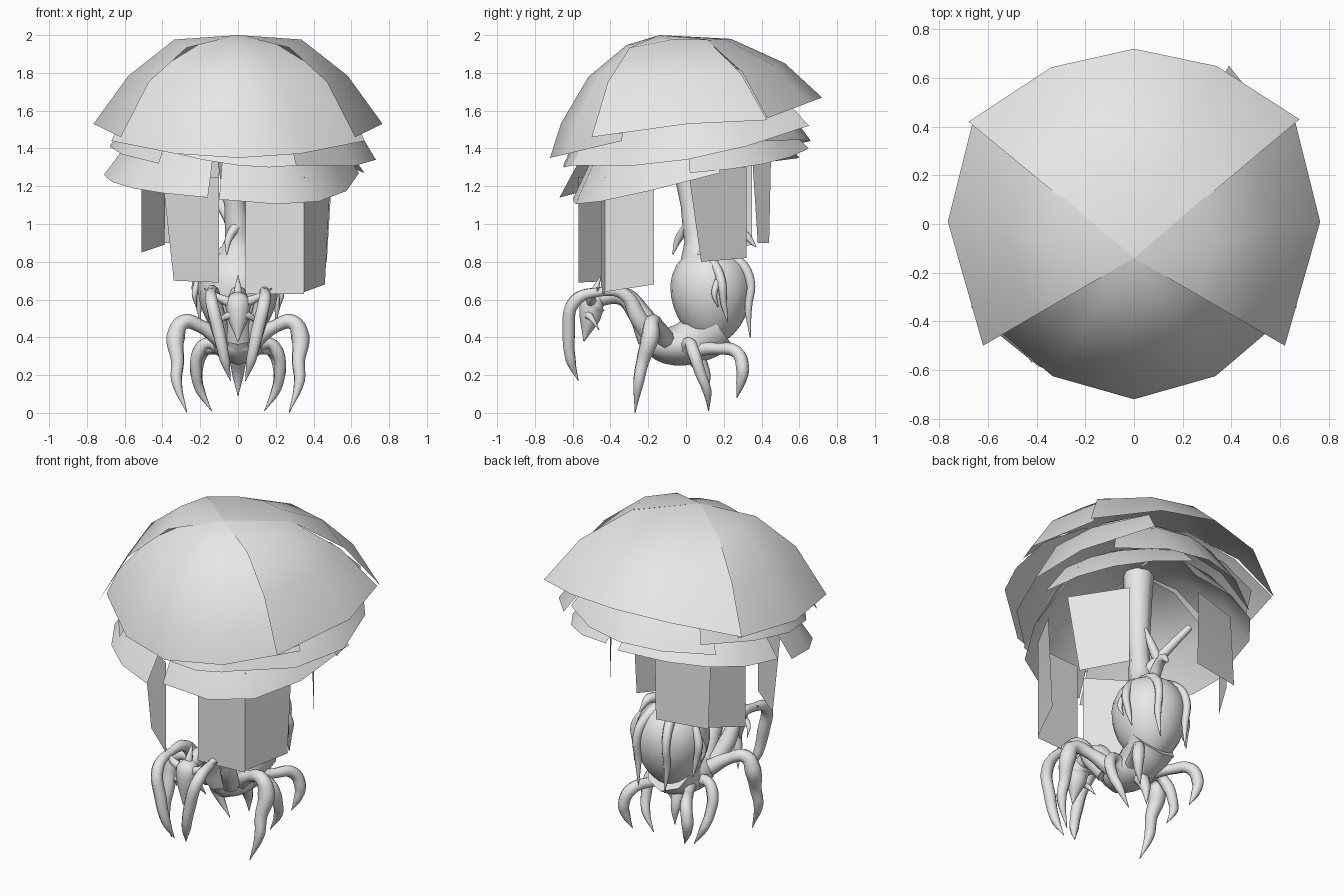
import bpy
import bmesh
from mathutils import Vector

cube = bpy.data.objects.get("Cube")
if cube:
    bpy.data.objects.remove(cube, do_unlink=True)

grey = bpy.data.materials.new("pale grey")
grey.use_nodes = True
grey.diffuse_color = (0.8, 0.8, 0.8, 1)
grey.node_tree.nodes["Principled BSDF"].inputs["Base Color"].default_value = (0.8, 0.8, 0.8, 1)


def finish(name, bm):
    mesh = bpy.data.meshes.new(name)
    for face in bm.faces:
        face.smooth = True
    bm.to_mesh(mesh)
    bm.free()
    mesh.materials.append(grey)
    obj = bpy.data.objects.new(name, mesh)
    bpy.context.collection.objects.link(obj)
    return obj


def parabola(points, t):
    a, b, c = (Vector(p) for p in points)
    return a * (1 - t) * (1 - 2 * t) + b * 4 * t * (1 - t) + c * t * (2 * t - 1)


def leaf(name, apex, rim, spread=(.44, .77, 1), drop=(.06, .45, 1), columns=4, sag=0):
    """Wedge of a dome: a fan from the apex to an arc through three rim points.
    The first edge can sag near the apex."""
    bm = bmesh.new()
    apex = Vector(apex)
    top = bm.verts.new(apex)
    rows = []
    for f, g in zip(spread, drop):
        row = []
        for i in range(columns + 1):
            d = parabola(rim, i / columns) - apex
            row.append(bm.verts.new(apex + Vector((d.x * f, d.y * f, d.z * g))))
        rows.append(row)
    rows[0][0].co.z -= sag
    for i in range(columns):
        bm.faces.new((top, rows[0][i], rows[0][i + 1]))
        for upper, lower in zip(rows, rows[1:]):
            bm.faces.new((upper[i], lower[i], lower[i + 1], upper[i + 1]))
    bm.normal_update()
    if sum(f.normal.z for f in bm.faces) < 0:
        bmesh.ops.reverse_faces(bm, faces=bm.faces)
    return finish(name, bm)


def hanging_panel(name, left, right, top, lean_left=(0, 0), lean_right=(0, 0)):
    """Upright sheet hanging from the canopy; each side edge can lean."""
    bm = bmesh.new()
    rows = []
    for k in (0, .5, 1):
        rows.append([bm.verts.new((x + dx * k, y + dy * k, z + (top - z) * k))
                     for (x, y, z), (dx, dy) in ((left, lean_left), (right, lean_right))])
    for low, high in zip(rows, rows[1:]):
        bm.faces.new((low[0], low[1], high[1], high[0]))
    bm.normal_update()
    face = next(iter(bm.faces))
    if face.normal.dot(face.calc_center_median()) < 0:
        bmesh.ops.reverse_faces(bm, faces=bm.faces)
    return finish(name, bm)


def limb(name, points, side=1):
    """Tapered tube through (x, y, z, radius) points."""
    curve = bpy.data.curves.new(name, "CURVE")
    curve.dimensions = "3D"
    curve.bevel_depth = 1
    curve.bevel_resolution = 2
    curve.resolution_u = 5
    curve.use_fill_caps = True
    spline = curve.splines.new("BEZIER")
    spline.bezier_points.add(len(points) - 1)
    for bp, (x, y, z, r) in zip(spline.bezier_points, points):
        bp.co = (x * side, y, z)
        bp.radius = r
        bp.handle_left_type = bp.handle_right_type = "AUTO"
    obj = bpy.data.objects.new(name, curve)
    bpy.context.collection.objects.link(obj)
    bpy.context.view_layer.update()
    mesh = bpy.data.meshes.new_from_object(obj.evaluated_get(bpy.context.evaluated_depsgraph_get()))
    bpy.data.objects.remove(obj, do_unlink=True)
    mesh.materials.clear()
    mesh.materials.append(grey)
    for p in mesh.polygons:
        p.use_smooth = True
    obj = bpy.data.objects.new(name, mesh)
    bpy.context.collection.objects.link(obj)
    return obj


def blob(name, centre, size, taper=0):
    """Ellipsoid that narrows towards its lower end."""
    bm = bmesh.new()
    bmesh.ops.create_uvsphere(bm, u_segments=20, v_segments=14, radius=1)
    for v in bm.verts:
        k = 1 + taper * v.co.z
        v.co = Vector((v.co.x * size[0] * k, v.co.y * size[1] * k, v.co.z * size[2])) + Vector(centre)
    return finish(name, bm)


# Top canopy: back, front and two side leaves
crown = (0, -.14, 2)
leaf("canopy_back", crown, [(-.68, .42, 1.56), (0, .72, 1.67), (.68, .43, 1.56)])
leaf("canopy_front", crown, [(-.67, -.34, 1.44), (0, -.72, 1.35), (.67, -.34, 1.44)],
     (.3, .65, .9, 1), (.08, .34, .72, 1))
for s, side in ((1, "left"), (-1, "right")):
    leaf("canopy_" + side, crown, [(s * .62, -.5, 1.46), (s * .765, .01, 1.53), (s * .66, .43, 1.55)],
         (.44, .76, 1), (.05, .46, 1), columns=2, sag=.04)

# Middle canopy
middle = (0, -.05, 1.85)
leaf("middle_left", middle, [(.3, -.6, 1.31), (.73, 0, 1.34), (.39, .65, 1.52)])
leaf("middle_right", middle, [(-.42, -.57, 1.32), (-.68, -.05, 1.41), (-.45, .5, 1.48)])
leaf("middle_front", middle, [(.31, -.6, 1.31), (0, -.65, 1.31), (-.4, -.53, 1.39)])
leaf("middle_back", middle, [(.5, .42, 1.44), (0, .66, 1.44), (-.5, .42, 1.4)])

# Lower canopy
lower = (0, 0, 1.66)
leaf("lower_left_front", lower, [(-.1, -.6, 1.13), (.43, -.45, 1.12), (.64, .18, 1.27)])
leaf("lower_right_front", lower, [(-.16, -.67, 1.14), (-.56, -.45, 1.19), (-.71, -.03, 1.26)])
leaf("lower_left_back", lower, [(.67, .02, 1.27), (.5, .42, 1.32), (.1, .65, 1.4)])
leaf("lower_right_back", lower, [(-.67, .05, 1.28), (-.48, .45, 1.33), (.05, .6, 1.35)])

# Hanging panels
hanging_panel("front_panel_right", (-.34, -.37, .7), (-.1, -.57, .69), 1.25, (-.06, 0))
hanging_panel("front_panel_left", (.04, -.45, .63), (.35, -.43, .63), 1.22)
hanging_panel("side_panel_left", (.35, -.43, .64), (.46, -.17, .68), 1.25, (0, 0), (.03, 0))
hanging_panel("rear_panel_left", (.47, .08, .8), (.3, .32, .82), 1.3, (.03, -.07))
hanging_panel("rear_panel_right", (-.1, .44, .9), (-.42, .38, .9), 1.36, (0, .01), (0, -.03))
hanging_panel("side_panel_right", (-.39, .35, .89), (-.51, .14, .85), 1.33)

# Tree trunk, branches and twigs
limb("trunk", [(0, .1, .76, .15), (0, .06, .92, .07), (-.015, .03, 1.1, .058),
               (-.04, -.01, 1.4, .075), (-.05, -.02, 1.7, .09)])
limb("branch", [(0, .04, .92, .04), (-.05, .15, 1.03, .03), (-.1, .22, 1.12, .025), (-.16, .3, 1.22, .02)])
limb("branch_fork", [(-.05, .15, 1.03, .03), (-.01, .14, 1.12, .025), (0, .1, 1.24, .008)])
limb("rear_spur", [(0, .15, .85, .04), (.04, .3, .94, .03), (.06, .37, .88, .005)])
limb("twig", [(0, .02, 1, .03), (-.05, -.04, .92, .02), (-.06, -.07, .84, .004)])

# Body
blob("abdomen", (0, .135, .62), (.21, .215, .26), .17)
blob("thorax", (0, -.02, .36), (.13, .2, .1))
limb("waist", [(0, .16, .47, .15), (0, .07, .4, .13), (0, -.1, .36, .1), (0, -.2, .42, .07)])
limb("stinger", [(0, .05, .3, .05), (0, .1, .2, .03), (0, .11, .09, .002)])

# Head with crest
limb("neck", [(0, -.18, .4, .08), (0, -.25, .53, .06), (0, -.34, .62, .05), (0, -.48, .6, .04)])
limb("head", [(0, -.44, .62, .03), (0, -.49, .58, .07), (0, -.51, .5, .055), (0, -.54, .38, .004)])
limb("head_crest", [(0, -.5, .58, .03), (0, -.48, .65, .02), (0, -.45, .73, .002)])

for s, side in ((1, "left"), (-1, "right")):
    # Head spikes
    limb("horn_" + side, [(.03, -.5, .58, .03), (.1, -.5, .61, .02), (.18, -.46, .66, .002)], s)
    limb("cheek_spike_" + side, [(.03, -.52, .52, .025), (.08, -.5, .5, .015), (.1, -.46, .44, .002)], s)
    # Folded front arms
    limb("front_arm_" + side, [(.07, -.17, .38, .05), (.11, -.25, .5, .05), (.13, -.33, .63, .035),
                               (.14, -.46, .64, .025), (.14, -.59, .59, .035), (.1, -.62, .42, .035),
                               (.07, -.61, .28, .028), (.04, -.57, .17, .002)], s)
    # Walking legs
    limb("front_leg_" + side, [(.08, -.1, .38, .05), (.2, -.15, .46, .035), (.29, -.18, .48, .04),
                               (.33, -.19, .4, .05), (.32, -.23, .27, .035), (.325, -.25, .17, .03),
                               (.27, -.27, 0, .002)], s)
    limb("middle_leg_" + side, [(.07, 0, .33, .045), (.16, .02, .37, .03), (.21, .04, .32, .035),
                                (.22, .08, .2, .03), (.2, .11, .12, .025), (.14, .12, .01, .002)], s)
    limb("back_leg_" + side, [(.06, .05, .34, .045), (.13, .16, .34, .03), (.19, .27, .32, .035),
                              (.22, .3, .23, .035), (.21, .29, .16, .025), (.18, .27, .08, .002)], s)
    # Roots clinging to the abdomen
    limb("side_root_" + side, [(.04, .07, .86, .05), (.17, .16, .77, .025), (.22, .19, .68, .025),
                               (.21, .2, .58, .018), (.2, .22, .48, .003)], s)
    limb("side_rootlet_" + side, [(.21, .17, .7, .02), (.23, .15, .63, .015), (.22, .17, .56, .003)], s)
    limb("back_root_" + side, [(.03, .12, .86, .05), (.08, .28, .8, .03), (.1, .34, .7, .025),
                               (.1, .33, .55, .02), (.09, .34, .4, .003)], s)
